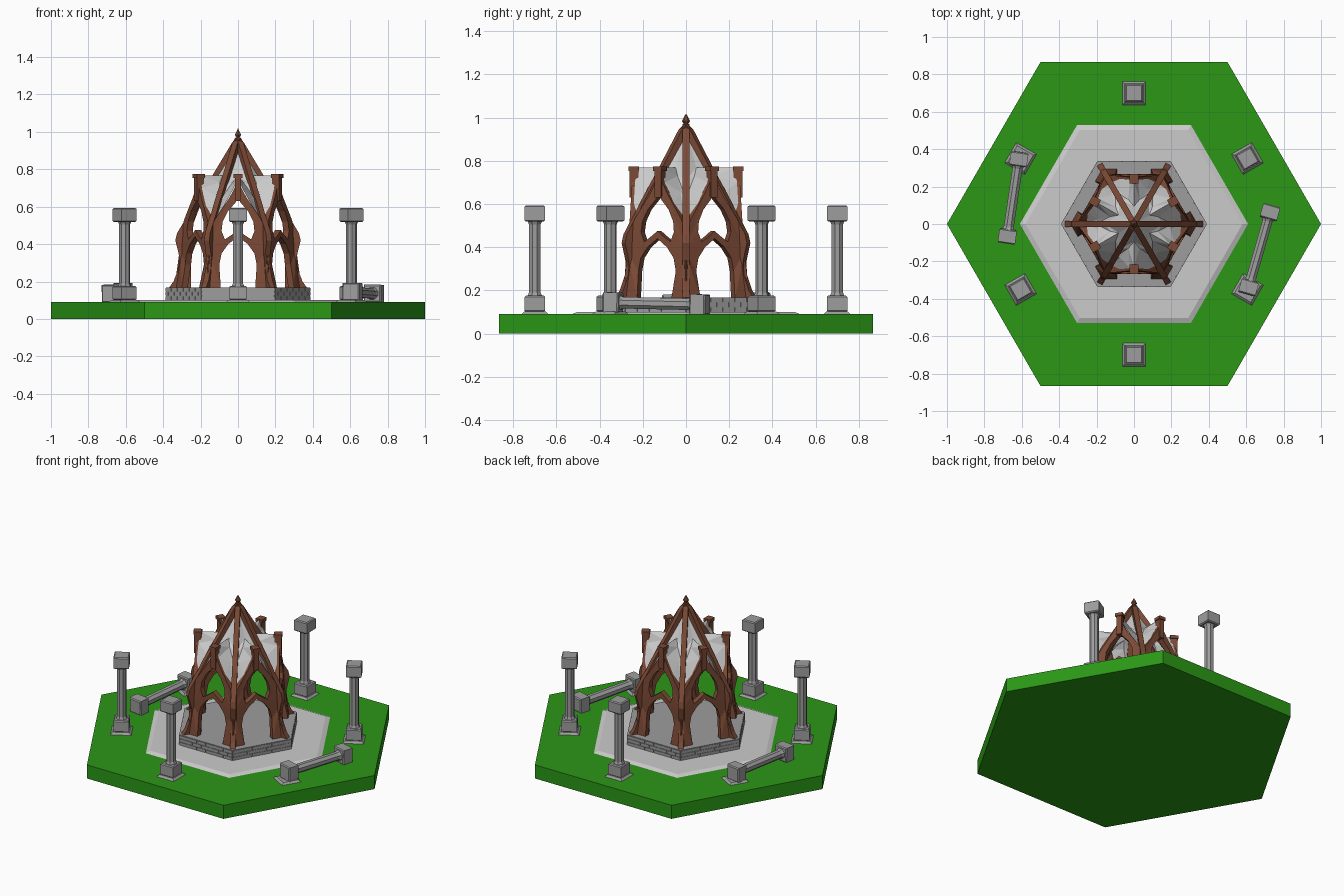
import bpy, bmesh
from math import radians, sin, cos, pi
from mathutils import Vector, Matrix

if "Cube" in bpy.data.objects:
    bpy.data.objects.remove(bpy.data.objects["Cube"])


def material(name, color):
    m = bpy.data.materials.new(name)
    m.diffuse_color = (*color, 1)
    m.use_nodes = True
    m.node_tree.nodes["Principled BSDF"].inputs["Base Color"].default_value = m.diffuse_color
    return m


GREEN = material("grass", (0.024, 0.31, 0.008))
WOOD = material("wood", (0.2, 0.068, 0.036))
PAVING = material("paving", (0.52, 0.52, 0.52))
STONE = material("stone", (0.34, 0.34, 0.34))


def finish(name, bm, mat=None):
    bmesh.ops.recalc_face_normals(bm, faces=bm.faces)
    me = bpy.data.meshes.new(name)
    bm.to_mesh(me)
    bm.free()
    ob = bpy.data.objects.new(name, me)
    bpy.context.collection.objects.link(ob)
    if mat:
        me.materials.append(mat)
    return ob


def frustum(bm, sides, r1, r2, z1, z2, matrix=Matrix(), turn=0.0):
    """Regular tapered prism between two heights."""
    rot = Matrix.Rotation(turn, 4, 'Z')
    bmesh.ops.create_cone(bm, cap_ends=True, segments=sides, radius1=r1, radius2=r2, depth=z2 - z1,
                          matrix=matrix @ Matrix.Translation((0, 0, (z1 + z2) / 2)) @ rot)


def box(bm, size, matrix):
    bmesh.ops.create_cube(bm, size=1, matrix=matrix @ Matrix.Diagonal((*size, 1)))


def prism(bm, outline, place):
    """Extrude a 2D outline; place(a, b, side) gives the 3D point, side is -1 or 1."""
    caps = [[bm.verts.new(place(a, b, s)) for a, b in outline] for s in (-1, 1)]
    n = len(outline)
    for i in range(n):
        j = (i + 1) % n
        bm.faces.new((caps[0][i], caps[0][j], caps[1][j], caps[1][i]))
    faces = [bm.faces.new(c) for c in caps]
    for f in faces:
        f.normal_update()
    bmesh.ops.triangulate(bm, faces=faces, ngon_method='EAR_CLIP')


def polar(angle, u, d, z):
    """Point at distance d along an angle, shifted u sideways."""
    return Vector((d * cos(angle) - u * sin(angle), d * sin(angle) + u * cos(angle), z))


def lerp_table(table, z):
    for (z0, v0), (z1, v1) in zip(table, table[1:]):
        if z <= z1:
            return v0 + (v1 - v0) * (z - z0) / (z1 - z0)
    return table[-1][1]


CORNERS = [radians(60 * k) for k in range(6)]
SIDES = [radians(30 + 60 * k) for k in range(6)]

# Hexagonal ground tile and paved slab
bm = bmesh.new()
frustum(bm, 6, 1, 1, 0, 0.09, turn=pi / 2)
finish("ground_tile", bm, GREEN)
bm = bmesh.new()
frustum(bm, 6, 0.61, 0.58, 0.09, 0.101, turn=pi / 2)
finish("paved_slab", bm, PAVING)

# Brick plinth: core with three staggered courses
bm = bmesh.new()
frustum(bm, 6, 0.386, 0.386, 0.10, 0.168, turn=pi / 2)
finish("plinth_core", bm, STONE)
bm = bmesh.new()
for a in SIDES:
    for row in range(3):
        edges = [-0.194 + 0.0647 * i for i in range(7)]
        if row % 2:
            edges = [edges[0]] + [e + 0.032 for e in edges[:-1]] + [edges[-1]]
        for u0, u1 in zip(edges, edges[1:]):
            m = Matrix.Translation(polar(a, (u0 + u1) / 2, 0.330, 0.1115 + row * 0.022)) @ Matrix.Rotation(a, 4, 'Z')
            box(bm, (0.016, u1 - u0 - 0.004, 0.019), m)
finish("plinth_bricks", bm, STONE)

# Corner ribs: curved legs that run up to the spire tip
RIB = [(0.37, 0.165), (0.345, 0.2), (0.318, 0.27), (0.313, 0.33), (0.325, 0.38), (0.335, 0.42),
       (0.325, 0.46), (0.295, 0.51), (0.262, 0.56), (0.235, 0.61), (0.135, 0.77), (0.03, 0.945), (0, 0.97),
       (0, 0.925), (0.1, 0.77), (0.2, 0.61), (0.25, 0.48), (0.255, 0.4), (0.25, 0.165)]
bm = bmesh.new()
for a in CORNERS:
    prism(bm, RIB, lambda r, z, s: polar(a, s * 0.016, r, z))
finish("corner_ribs", bm, WOOD)

# Side tracery: leg wing, low pointed arch, diamond window and upper arch in one outline
WING = [(0.172, 0.165), (0.092, 0.165), (0.1, 0.29), (0.088, 0.35), (0.052, 0.40), (0, 0.44), (0, 0.475),
        (0.04, 0.445), (0.07, 0.425), (0.088, 0.47), (0.082, 0.52), (0.055, 0.575), (0.015, 0.62), (0, 0.645),
        (0, 0.74), (0.018, 0.70), (0.045, 0.65), (0.085, 0.59), (0.125, 0.53), (0.152, 0.46), (0.158, 0.38)]
DEPTH = [(0.16, 0.295), (0.28, 0.268), (0.45, 0.266), (0.6, 0.256), (0.75, 0.247)]
bm = bmesh.new()
for a in SIDES:
    for flip in (-1, 1):
        prism(bm, WING, lambda u, z, s: polar(a, flip * u, lerp_table(DEPTH, z) - 0.018 + s * 0.018, z))
finish("side_tracery", bm, WOOD)

# Gable posts with caps
bm = bmesh.new()
for a in SIDES:
    rot = Matrix.Rotation(a, 4, 'Z')
    box(bm, (0.042, 0.034, 0.13), Matrix.Translation(polar(a, 0, 0.241, 0.695)) @ rot)
    box(bm, (0.05, 0.046, 0.02), Matrix.Translation(polar(a, 0, 0.242, 0.764)) @ rot)
finish("gable_posts", bm, WOOD)

# Roof panels: spire faces from rib to valley, and gables from valley to arch
RIDGE_RZ = [(0.115, 0.77), (0.155, 0.71), (0.205, 0.625), (0.27, 0.5)]
VALLEY = [(0, 0.095, 0.768), (0.03, 0.13, 0.73), (0.075, 0.18, 0.655), (0.135, 0.235, 0.5)]
ARCH = [(0, 0.228, 0.768), (0.022, 0.236, 0.70), (0.075, 0.242, 0.605), (0.135, 0.235, 0.5)]
bm = bmesh.new()
for a in SIDES:
    for flip in (-1, 1):
        corner = a + flip * pi / 6
        rib = [polar(corner, 0, r, z) for r, z in RIDGE_RZ]
        valley = [polar(a, flip * u, d, z) for u, d, z in VALLEY]
        arch = [polar(a, flip * u, d, z) for u, d, z in ARCH]
        tris = [(Vector((0, 0, 0.95)), rib[0], valley[0])]
        for p, q in ((rib, valley), (valley, arch)):
            for i in range(3):
                tris += [(p[i], p[i + 1], q[i]), (q[i], p[i + 1], q[i + 1])]
        for t in tris:
            if min((t[0] - t[1]).length, (t[1] - t[2]).length, (t[2] - t[0]).length) > 0.003:
                bm.faces.new([bm.verts.new(v) for v in t])
bmesh.ops.remove_doubles(bm, verts=bm.verts, dist=0.0015)
finish("roof_panels", bm)

# Spire finial
bm = bmesh.new()
frustum(bm, 6, 0.026, 0.01, 0.945, 0.97)
frustum(bm, 6, 0.008, 0.019, 0.968, 0.984)
frustum(bm, 6, 0.019, 0.001, 0.984, 1.018)
finish("finial", bm, WOOD)


# Stone columns, four standing and two fallen beside their footings
def square(bm, w1, w2, z1, z2, matrix):
    frustum(bm, 4, w1 * 0.7071, w2 * 0.7071, z1, z2, matrix, pi / 4)


def column(name, matrix):
    bm = bmesh.new()
    for z in (0, 0.418):
        square(bm, 0.082, 0.094, z, z + 0.006, matrix)
        square(bm, 0.094, 0.094, z + 0.006, z + 0.07, matrix)
        square(bm, 0.094, 0.082, z + 0.07, z + 0.076, matrix)
    frustum(bm, 8, 0.036, 0.029, 0.075, 0.09, matrix, pi / 8)
    frustum(bm, 8, 0.029, 0.029, 0.09, 0.405, matrix, pi / 8)
    frustum(bm, 8, 0.029, 0.036, 0.405, 0.42, matrix, pi / 8)
    finish(name, bm, STONE)


for k, a in enumerate(SIDES):
    spot = Matrix.Translation(polar(a, 0, 0.7, 0)) @ Matrix.Rotation(a, 4, 'Z')
    bm = bmesh.new()
    square(bm, 0.125, 0.10, 0.09, 0.102, spot)
    finish(f"column_footing_{k}", bm, STONE)
    if k not in (2, 5):
        column(f"standing_column_{k}", Matrix.Translation((0, 0, 0.10)) @ spot)

for name, start, end in (("fallen_column_right", (0.602, -0.375, 0.145), (0.742, 0.115, 0.134)),
                         ("fallen_column_left", (-0.61, 0.385, 0.145), (-0.685, -0.118, 0.134))):
    way = Vector(end) - Vector(start)
    column(name, Matrix.Translation(start) @ way.to_track_quat('Z', 'Y').to_matrix().to_4x4())
